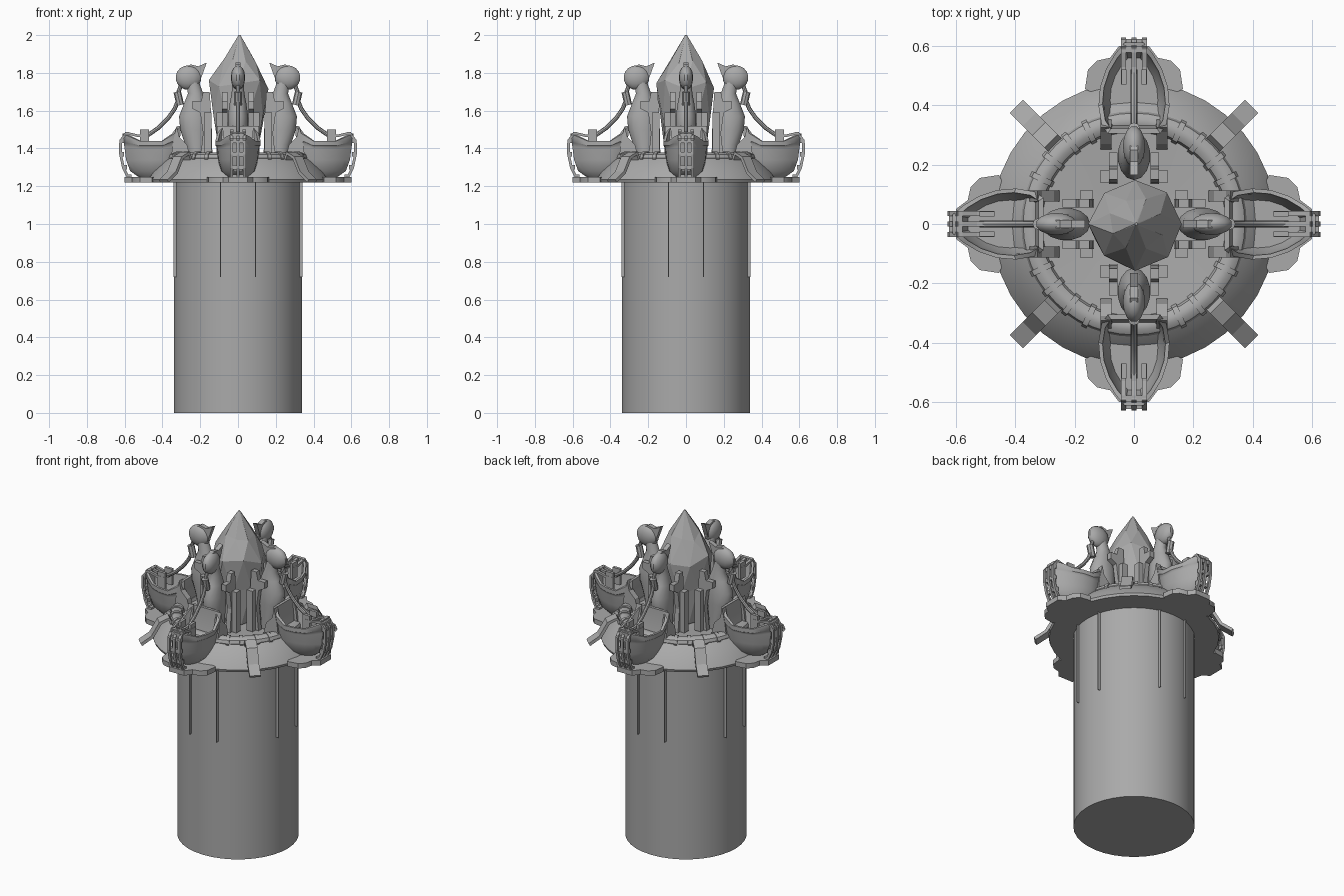
import bpy, bmesh, math, random
from mathutils import Matrix, Vector

if "Cube" in bpy.data.objects:
    bpy.data.objects.remove(bpy.data.objects["Cube"])

random.seed(4)
mat = bpy.data.materials.new("plain grey")
mat.diffuse_color = (0.4, 0.4, 0.4, 1)
mat.use_nodes = True
mat.node_tree.nodes["Principled BSDF"].inputs["Base Color"].default_value = mat.diffuse_color


def finish(name, bm, angle=0.0, smooth=35):
    """Turn a bmesh into an object, spun about the z axis."""
    bmesh.ops.remove_doubles(bm, verts=bm.verts, dist=1e-5)
    bmesh.ops.recalc_face_normals(bm, faces=bm.faces)
    bm.transform(Matrix.Rotation(angle, 4, 'Z'))
    me = bpy.data.meshes.new(name)
    bm.to_mesh(me)
    bm.free()
    me.materials.append(mat)
    ob = bpy.data.objects.new(name, me)
    bpy.context.collection.objects.link(ob)
    if smooth:
        bpy.ops.object.select_all(action='DESELECT')
        ob.select_set(True)
        bpy.context.view_layer.objects.active = ob
        bpy.ops.object.shade_smooth_by_angle(angle=math.radians(smooth))
    return ob


def loft(bm, rings, cap=True):
    """Skin a list of closed loops with equal point counts."""
    vs = [[bm.verts.new(p) for p in r] for r in rings]
    n = len(vs[0])
    for a, b in zip(vs, vs[1:]):
        for i in range(n):
            j = (i + 1) % n
            bm.faces.new((a[i], a[j], b[j], b[i]))
    if cap:
        bm.faces.new(vs[0])
        bm.faces.new(vs[-1])


def ellipse(x, z, rx, ry, n=14, y=0):
    return [(x + rx * math.cos(t), y + ry * math.sin(t), z)
            for t in (2 * math.pi * i / n for i in range(n))]


def plate(bm, pts, y0, y1):
    """Extrude an x-z outline along y."""
    loft(bm, [[(x, y, z) for x, z in pts] for y in (y0, y1)])


def box(bm, x0, x1, y0, y1, z0, z1):
    plate(bm, [(x0, z0), (x1, z0), (x1, z1), (x0, z1)], y0, y1)


def strip(bm, path, thick, y0, y1):
    """Extrude a thickened x-z path along y."""
    pts = [Vector(p) for p in path]
    off = []
    for i, p in enumerate(pts):
        d = (pts[min(i + 1, len(pts) - 1)] - pts[max(i - 1, 0)]).normalized()
        off.append(p + Vector((-d.y, d.x)) * thick)
    for i in range(len(pts) - 1):
        plate(bm, [pts[i], pts[i + 1], off[i + 1], off[i]], y0, y1)


def rod(bm, path, r, n=8):
    """Round tube along an x-z path."""
    pts = [Vector((x, 0, z)) for x, z in path]
    rings = []
    for i, p in enumerate(pts):
        d = (pts[min(i + 1, len(pts) - 1)] - pts[max(i - 1, 0)]).normalized()
        side = Vector((0, 1, 0))
        up = d.cross(side)
        rings.append([p + r * (math.cos(t) * side + math.sin(t) * up)
                      for t in (2 * math.pi * k / n for k in range(n))])
    loft(bm, rings)


def lathe(name, prof, n=36):
    bm = bmesh.new()
    loft(bm, [ellipse(0, z, r, r, n) for r, z in prof])
    return finish(name, bm)


# Main drum, sloped collar and dished floor
lathe("drum", [(0.34, 0), (0.34, 1.23)])
lathe("collar", [(0.33, 1.22), (0.475, 1.22), (0.48, 1.235), (0.45, 1.28), (0.40, 1.33),
                 (0.375, 1.35), (0.31, 1.35), (0.15, 1.33)])

# Round ring on the collar
bm = bmesh.new()
for i in range(48):
    rings = []
    for t in (i, i + 1):
        a = 2 * math.pi * t / 48
        rings.append([((0.345 + 0.035 * math.cos(u)) * math.cos(a),
                       (0.345 + 0.035 * math.cos(u)) * math.sin(a),
                       1.35 + 0.03 * math.sin(u)) for u in (2 * math.pi * k / 10 for k in range(10))])
    loft(bm, rings, cap=False)
finish("ring_tube", bm)

# Faceted central crystal
bm = bmesh.new()
rings = []
for k, (z, r) in enumerate([(1.34, 0.10), (1.55, 0.135), (1.74, 0.148), (1.87, 0.09), (2.0, 0.005)]):
    ring = []
    for i in range(8):
        a = 2 * math.pi * (i + 0.5 * (k % 2)) / 8
        q = r * random.uniform(0.92, 1.08)
        dz = random.uniform(-0.03, 0.03) if 0 < k < 4 else 0
        ring.append((q * math.cos(a) + 0.002 * k, q * math.sin(a), z + dz))
    rings.append(ring)
loft(bm, rings)
bmesh.ops.triangulate(bm, faces=bm.faces)
finish("crystal", bm, smooth=0)

# Half outlines (x, half width) of the cup rim and the foot plate
RIM = [(0.31, 0.085), (0.34, 0.105), (0.40, 0.115), (0.46, 0.11), (0.52, 0.09), (0.57, 0.06), (0.605, 0.03)]
FOOT = [(0.36, 0.09), (0.43, 0.115), (0.455, 0.165), (0.52, 0.155), (0.55, 0.125), (0.56, 0.08), (0.60, 0.05)]


def mirrored(half):
    return half + [(x, -y) for x, y in reversed(half)]


def cup_ring(s, z, lift):
    out = []
    for x, y in mirrored(RIM):
        up = lift * (max(0, 0.37 - x) * 1.3 + max(0, x - 0.52) * 0.45)
        out.append((0.45 + (x - 0.45) * s, y * s, z + up))
    return out


for q in range(4):
    ang = q * math.pi / 2

    # Open boat-shaped cup
    bm = bmesh.new()
    loft(bm, [cup_ring(0.5, 1.25, 0), cup_ring(0.78, 1.28, 0), cup_ring(0.92, 1.34, 0),
              cup_ring(0.98, 1.40, 0.3), cup_ring(1.0, 1.41, 0.6), cup_ring(1.04, 1.415, 0.7),
              cup_ring(1.04, 1.44, 1), cup_ring(0.92, 1.44, 1), cup_ring(0.86, 1.37, 0.2),
              cup_ring(0.7, 1.32, 0)])
    finish("cup", bm, ang)

    # Foot plate with side wings
    bm = bmesh.new()
    loft(bm, [[(x, y, z) for x, y in mirrored(FOOT)] for z in (1.22, 1.25)])
    box(bm, 0.33, 0.40, -0.165, 0.165, 1.22, 1.245)
    finish("foot_plate", bm, ang)

    # Ladder straps over the cup nose, with rungs
    bm = bmesh.new()
    arc = [(0.575, 1.25), (0.60, 1.30), (0.615, 1.37), (0.615, 1.44), (0.59, 1.475), (0.53, 1.46), (0.47, 1.46)]
    for y in (-0.035, 0, 0.035):
        strip(bm, arc, -0.014, y - 0.008, y + 0.008)
    for x, z in arc[:5]:
        box(bm, x - 0.012, x + 0.008, -0.042, 0.042, z - 0.012, z + 0.012)
    for s in (-1, 1):
        box(bm, 0.47, 0.52, s * 0.025, s * 0.042, 1.40, 1.50)
    finish("nose_ladder", bm, ang)

    # Vase-shaped pillar
    bm = bmesh.new()
    loft(bm, [ellipse(x, z, rx, ry) for x, z, rx, ry in [
        (0.215, 1.34, 0.045, 0.05), (0.22, 1.42, 0.06, 0.05), (0.228, 1.50, 0.078, 0.055),
        (0.23, 1.57, 0.082, 0.055), (0.225, 1.64, 0.06, 0.045), (0.225, 1.69, 0.04, 0.035),
        (0.24, 1.75, 0.035, 0.03)]])
    finish("pillar", bm, ang)

    # Domed head with a pointed crest
    bm = bmesh.new()
    bmesh.ops.create_uvsphere(bm, u_segments=14, v_segments=9, radius=1,
                              matrix=Matrix.Translation((0.262, 0, 1.775)) @ Matrix.Diagonal((0.07, 0.038, 0.065, 1)))
    plate(bm, [(0.20, 1.76), (0.24, 1.72), (0.29, 1.82), (0.25, 1.845), (0.21, 1.835), (0.165, 1.855), (0.185, 1.80)],
          -0.014, 0.014)
    finish("head", bm, ang)

    # Curved hose from head to cup, with end clamps
    bm = bmesh.new()
    rod(bm, [(0.30, 1.74), (0.315, 1.70), (0.315, 1.66), (0.335, 1.61), (0.37, 1.56),
             (0.42, 1.51), (0.47, 1.475), (0.52, 1.46)], 0.011)
    rod(bm, [(0.322, 1.70), (0.305, 1.63)], 0.02)
    finish("hose", bm, ang)

    # Paired hooked brackets and cup posts
    for s in (-1, 1):
        bm = bmesh.new()
        plate(bm, [(0.135, 1.34), (0.20, 1.34), (0.185, 1.48), (0.20, 1.59), (0.24, 1.61), (0.24, 1.65),
                   (0.195, 1.65), (0.185, 1.70), (0.15, 1.70), (0.14, 1.55)], s * 0.055, s * 0.085)
        box(bm, 0.14, 0.18, s * 0.08, s * 0.115, 1.34, 1.59)
        finish("hook_bracket", bm, ang, smooth=0)
        bm = bmesh.new()
        plate(bm, [(0.25, 1.34), (0.36, 1.30), (0.345, 1.43), (0.325, 1.52), (0.31, 1.46), (0.27, 1.42)],
              s * 0.075, s * 0.112)
        finish("cup_post", bm, ang, smooth=0)

    # Diagonal clip bent over the collar
    bm = bmesh.new()
    strip(bm, [(0.385, 1.33), (0.40, 1.365), (0.44, 1.345), (0.485, 1.265), (0.55, 1.22)], 0.018, -0.032, 0.032)
    finish("collar_clip", bm, ang + math.pi / 4, smooth=0)

    # Bands around the ring
    for off in (-26, -38, 26, 38):
        bm = bmesh.new()
        loft(bm, [[(0.345 + 0.042 * math.cos(u), y, 1.35 + 0.035 * math.sin(u))
                   for u in (2 * math.pi * k / 10 for k in range(10))] for y in (-0.01, 0.01)])
        finish("ring_band", bm, ang + math.radians(off))

    # Thin vertical ribs on the drum
    for s in (-1, 1):
        bm = bmesh.new()
        box(bm, 0.32, 0.342, s * 0.092 - 0.002, s * 0.092 + 0.002, 0.72, 1.22)
        finish("drum_rib", bm, ang, smooth=0)
